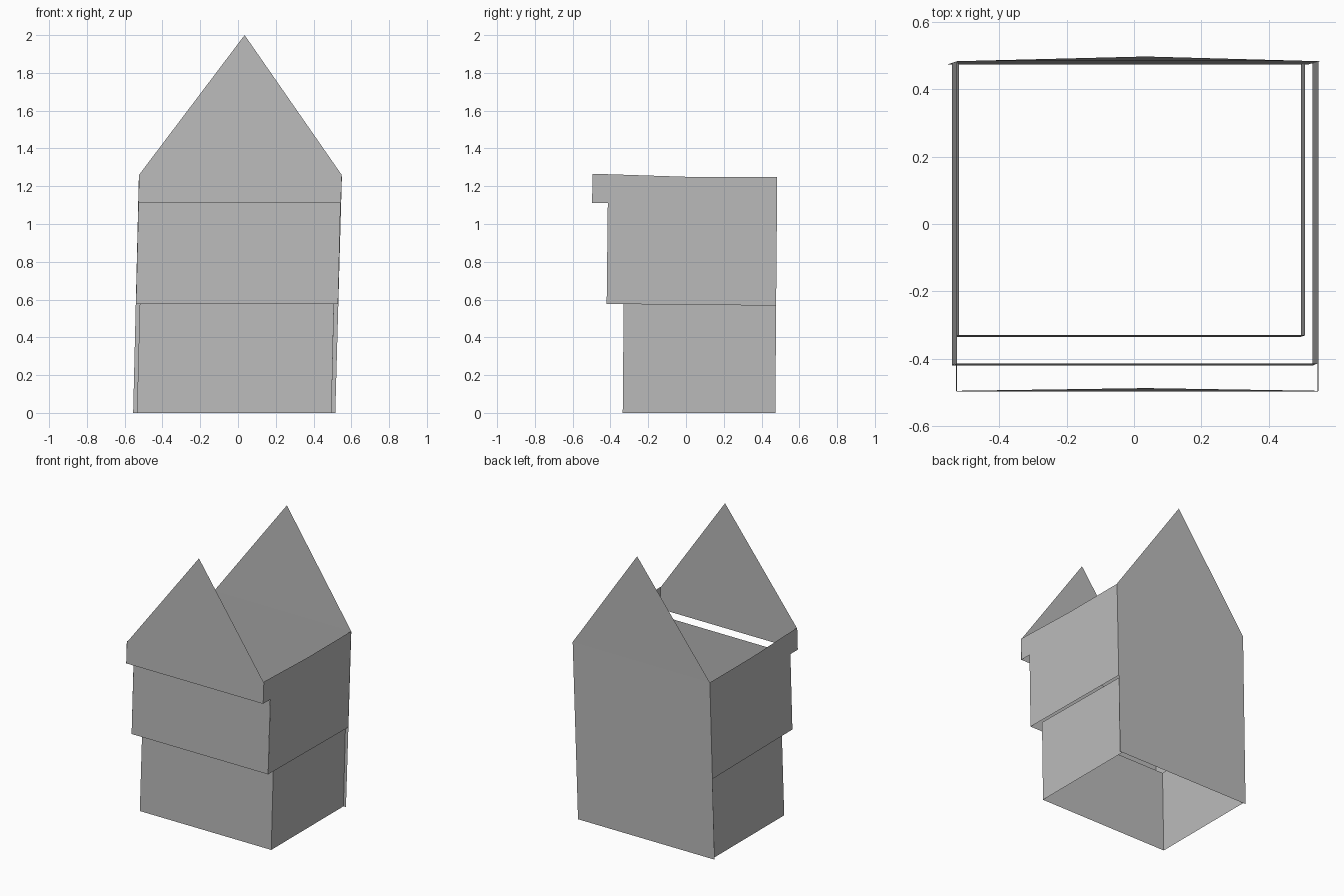
import bpy

if "Cube" in bpy.data.objects:
    bpy.data.objects.remove(bpy.data.objects["Cube"])

plaster = bpy.data.materials.new("plain_grey")
plaster.diffuse_color = (0.5, 0.5, 0.5, 1)
plaster.use_nodes = True
plaster.node_tree.nodes["Principled BSDF"].inputs["Base Color"].default_value = plaster.diffuse_color


def sheet(name, *polys):
    """Thin open wall panel made of one or more polygons."""
    verts, faces = [], []
    for poly in polys:
        faces.append(range(len(verts), len(verts) + len(poly)))
        verts += poly
    mesh = bpy.data.meshes.new(name)
    mesh.from_pydata(verts, [], [list(f) for f in faces])
    mesh.materials.append(plaster)
    obj = bpy.data.objects.new(name, mesh)
    bpy.context.collection.objects.link(obj)
    return obj


def band(name, low, high):
    """Wall strip between two levels, each (left x, right x, y, z)."""
    l0, r0, y0, z0 = low
    l1, r1, y1, z1 = high
    return sheet(name, [(l0, y0, z0), (r0, y0, z0), (r1, y1, z1), (l1, y1, z1)])


def gable(name, low, eave, apex):
    """Wall strip topped by a triangular gable."""
    l0, r0, y0, z0 = low
    l1, r1, y1, z1 = eave
    return sheet(name,
                 [(l0, y0, z0), (r0, y0, z0), (r1, y1, z1), (l1, y1, z1)],
                 [(l1, y1, z1), (r1, y1, z1), apex])


# Front: three storeys, each jutting further out, with open soffits
band("lower_front_wall", (-0.535, 0.495, -0.335, 0), (-0.52, 0.508, -0.33, 0.577))
band("middle_front_wall", (-0.54, 0.53, -0.42, 0.577), (-0.527, 0.543, -0.414, 1.11))
gable("front_gable_wall", (-0.527, 0.545, -0.497, 1.11),
      (-0.524, 0.549, -0.495, 1.26), (0.035, -0.487, 2.0))

# Back: one flat wall running up to the gable
gable("back_gable_wall", (-0.555, 0.515, 0.473, 0),
      (-0.525, 0.55, 0.483, 1.25), (0.035, 0.497, 2.0))

# Side walls, leaning slightly to the right as they rise
for side, lower, upper in (("left", (-0.535, -0.52), (-0.54, -0.525)),
                           ("right", (0.495, 0.508), (0.53, 0.548))):
    a, b = lower
    sheet(f"lower_{side}_wall",
          [(a, -0.335, 0), (a, 0.473, 0), (b, 0.477, 0.568), (b, -0.33, 0.577)])
    # upper wall outline follows the front overhang
    outline = [(-0.42, 0.577), (0.477, 0.568), (0.483, 1.25), (0.0, 1.25),
               (-0.495, 1.266), (-0.497, 1.11), (-0.414, 1.11)]
    c, d = upper
    sheet(f"upper_{side}_wall",
          [(c + (d - c) * (z - 0.57) / 0.69, y, z) for y, z in outline])
